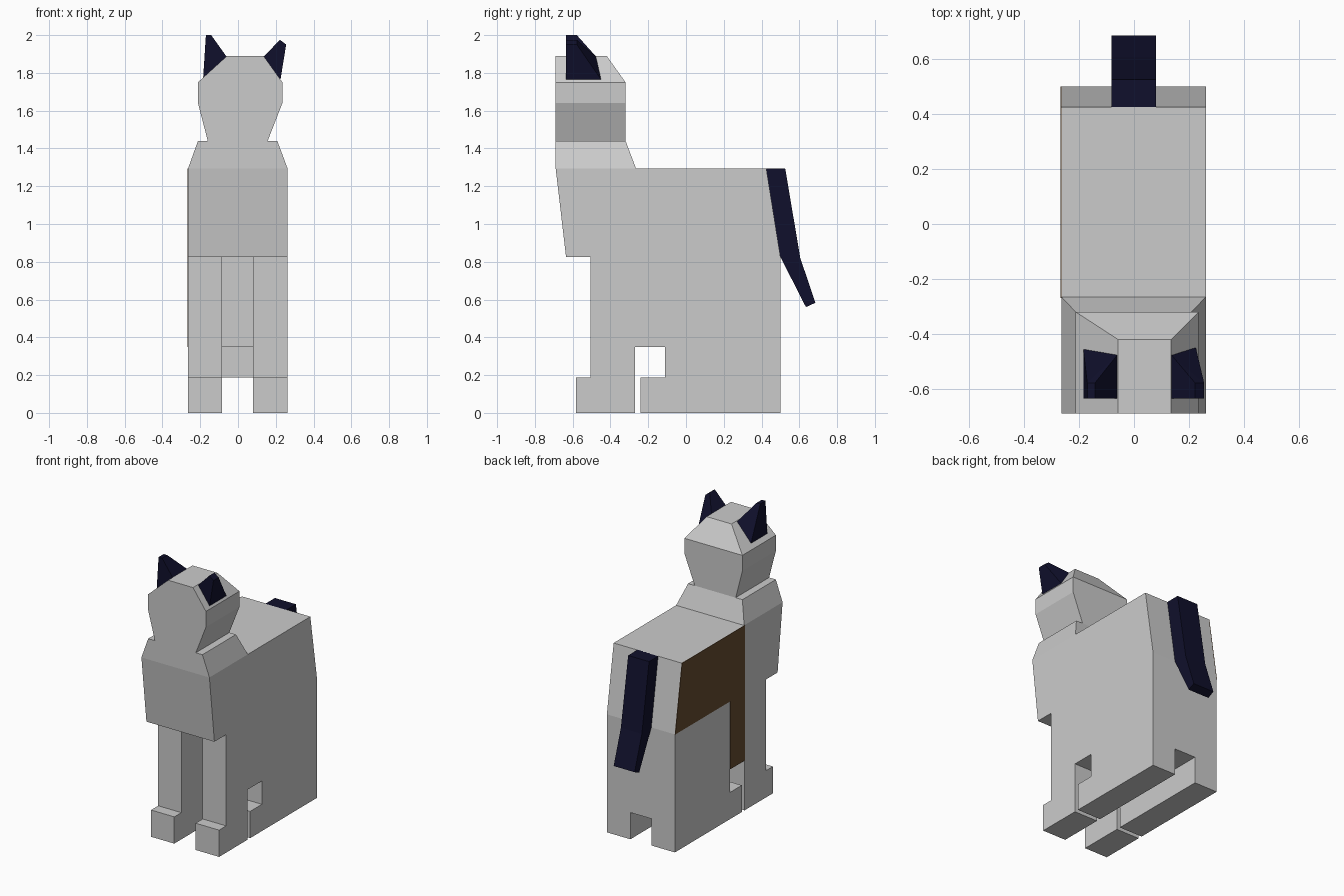
import bpy, bmesh

if "Cube" in bpy.data.objects:
    bpy.data.objects.remove(bpy.data.objects["Cube"])


def material(name, color):
    m = bpy.data.materials.new(name)
    m.diffuse_color = (*color, 1)
    m.use_nodes = True
    m.node_tree.nodes["Principled BSDF"].inputs["Base Color"].default_value = m.diffuse_color
    return m


GREY = material("light grey fur", (0.60, 0.60, 0.60))
NAVY = material("dark navy fur", (0.005, 0.005, 0.025))
BROWN = material("dark brown patch", (0.13, 0.07, 0.03))


def finish(name, bm, mat):
    bmesh.ops.recalc_face_normals(bm, faces=bm.faces[:])
    mesh = bpy.data.meshes.new(name)
    bm.to_mesh(mesh)
    bm.free()
    mesh.materials.append(mat)
    ob = bpy.data.objects.new(name, mesh)
    bpy.context.collection.objects.link(ob)
    return ob


def prism(name, profile, x0, x1, mat):
    """Extrude a (y, z) outline from x0 to x1."""
    bm = bmesh.new()
    face = bm.faces.new([bm.verts.new((x0, y, z)) for y, z in profile])
    ext = bmesh.ops.extrude_face_region(bm, geom=[face])["geom"]
    bmesh.ops.translate(bm, vec=(x1 - x0, 0, 0),
                        verts=[v for v in ext if isinstance(v, bmesh.types.BMVert)])
    return finish(name, bm, mat)


def loft(name, rings, mat):
    """Stack rectangles given as (z, x0, x1, y0, y1)."""
    bm = bmesh.new()
    loops = [[bm.verts.new(p) for p in ((a, c, z), (b, c, z), (b, d, z), (a, d, z))]
             for z, a, b, c, d in rings]
    bm.faces.new(loops[0])
    bm.faces.new(loops[-1])
    for lo, hi in zip(loops, loops[1:]):
        for i in range(4):
            j = (i + 1) % 4
            bm.faces.new((lo[i], lo[j], hi[j], hi[i]))
    return finish(name, bm, mat)


def ear(name, base_in, base_out, tip_in, tip_out):
    """Hull over two base (x, z) points and two tip (x, z) points."""
    bm = bmesh.new()
    for (x, z), back in ((base_in, -0.475), (base_out, -0.45),
                         (tip_in, -0.578), (tip_out, -0.578)):
        for y in (-0.635, back):
            bm.verts.new((x, y, z))
    bmesh.ops.convex_hull(bm, input=bm.verts[:])
    return finish(name, bm, NAVY)


# Torso, haunches, legs and feet in one side outline
body = prism("body", [
    (-0.69, 1.295), (-0.635, 0.825), (-0.505, 0.825), (-0.505, 0.187),
    (-0.583, 0.187), (-0.583, 0), (-0.27, 0), (-0.27, 0.35), (-0.11, 0.35),
    (-0.11, 0.187), (-0.24, 0.187), (-0.24, 0), (0.50, 0), (0.50, 0.825),
    (0.425, 1.295)], -0.264, 0.262, GREY)

# Slot between the left and right legs
slot = prism("leg_gap_cutter", [
    (-0.62, -0.1), (0.7, -0.1), (0.7, 0.187), (-0.20, 0.187), (-0.20, 0.30),
    (-0.27, 0.30), (-0.27, 0.825), (-0.62, 0.825)], -0.085, 0.08, GREY)
slot.hide_render = True
mod = body.modifiers.new("leg gap", "BOOLEAN")
mod.operation = "DIFFERENCE"
mod.solver = "EXACT"
mod.object = slot
bpy.context.view_layer.objects.active = body
bpy.ops.object.modifier_apply(modifier=mod.name)
bpy.data.objects.remove(slot)

# Patch on the left flank
prism("flank_patch", [
    (-0.27, 1.295), (-0.27, 0.35), (-0.11, 0.35), (-0.11, 0.825),
    (0.50, 0.825), (0.425, 1.295)], -0.267, -0.262, BROWN)

# Shoulders and head
loft("shoulders", [(1.295, -0.264, 0.262, -0.69, -0.265),
                   (1.44, -0.212, 0.208, -0.69, -0.32)], GREY)
loft("head", [(1.44, -0.16, 0.157, -0.69, -0.32),
              (1.64, -0.212, 0.235, -0.69, -0.32),
              (1.75, -0.212, 0.235, -0.69, -0.32),
              (1.89, -0.058, 0.135, -0.69, -0.42)], GREY)

# Ears
ear("left_ear", (-0.06, 1.885), (-0.185, 1.765), (-0.142, 2.0), (-0.17, 2.0))
ear("right_ear", (0.135, 1.885), (0.225, 1.765), (0.222, 1.975), (0.255, 1.95))

# Tail
prism("tail", [(0.42, 1.295), (0.525, 1.295), (0.605, 0.82), (0.685, 0.583),
               (0.635, 0.56), (0.50, 0.825)], -0.082, 0.08, NAVY)
